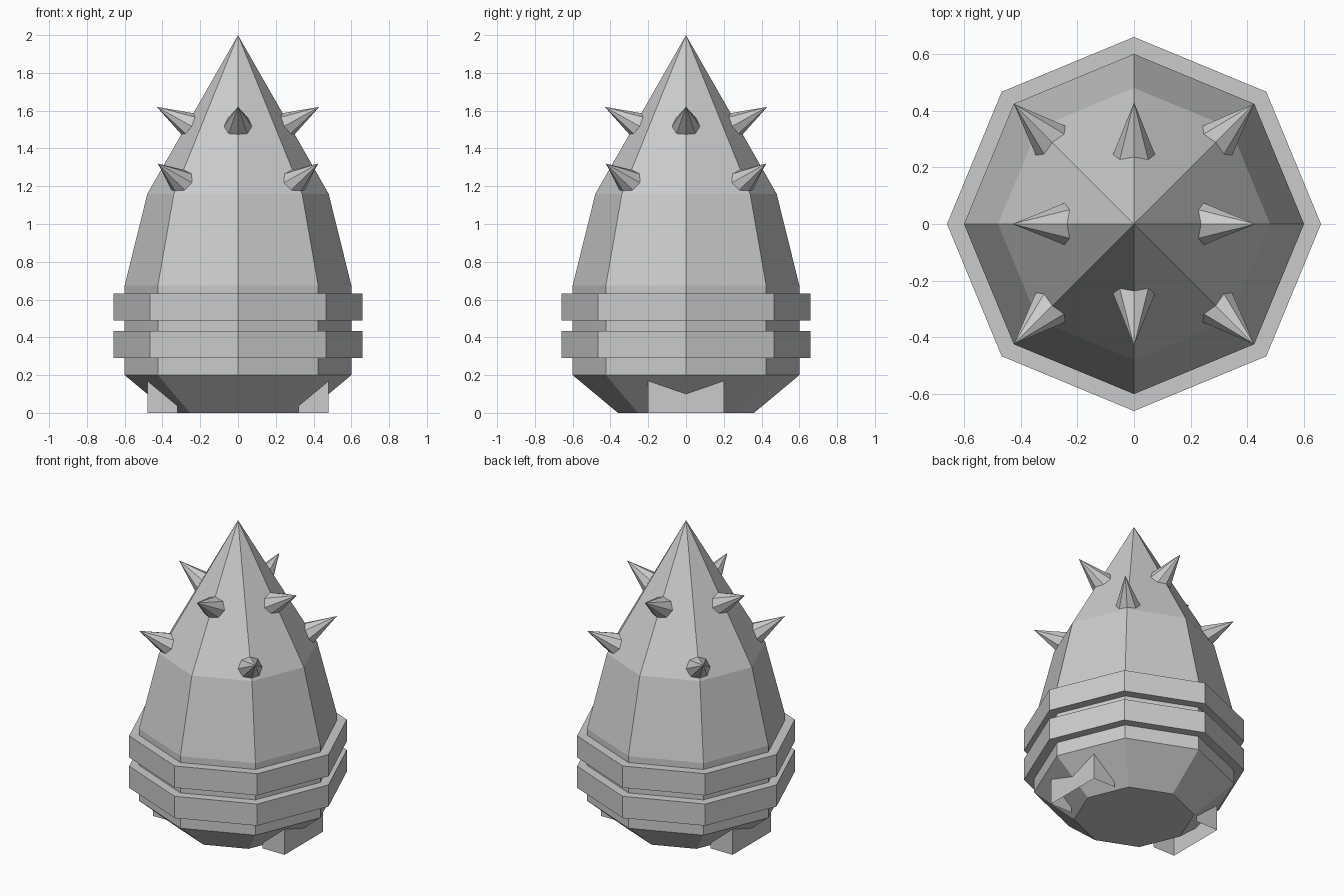
import bpy
import bmesh
import math
from mathutils import Matrix, Vector

SIDES = 8

default_cube = bpy.data.objects.get("Cube")
if default_cube:
    bpy.data.objects.remove(default_cube)

# Single plain grey material
grey = bpy.data.materials.new("plain_grey")
grey.use_nodes = True
colour = (0.6, 0.6, 0.6, 1)
grey.diffuse_color = colour
grey.node_tree.nodes["Principled BSDF"].inputs["Base Color"].default_value = colour


def finish(name, bm):
    mesh = bpy.data.meshes.new(name)
    bm.to_mesh(mesh)
    bm.free()
    mesh.materials.append(grey)
    obj = bpy.data.objects.new(name, mesh)
    bpy.context.collection.objects.link(obj)
    return obj


def lathe(name, profile):
    """Faceted solid from (radius, height) points; radius 0 closes to a tip."""
    bm = bmesh.new()
    rings = []
    for r, z in profile:
        count = SIDES if r else 1
        rings.append([bm.verts.new((r * math.cos(math.tau * i / SIDES),
                                    r * math.sin(math.tau * i / SIDES), z))
                      for i in range(count)])
    for low, high in zip(rings, rings[1:]):
        for i in range(SIDES):
            j = (i + 1) % SIDES
            if len(high) == 1:
                bm.faces.new((low[i], low[j], high[0]))
            else:
                bm.faces.new((low[i], low[j], high[j], high[i]))
    bm.faces.new(rings[0][::-1])
    if len(rings[-1]) > 1:
        bm.faces.new(rings[-1])
    return finish(name, bm)


def spike(name, turn, reach, height):
    """Pointed cone whose tip sits at the given reach and height."""
    length, tilt = 0.26, math.radians(29)
    bm = bmesh.new()
    bmesh.ops.create_cone(bm, cap_ends=True, segments=SIDES,
                          radius1=0.35 * length, radius2=0, depth=length)
    # Move the tip to the origin, lean outwards, then place around the body
    place = (Matrix.Rotation(turn, 4, 'Z')
             @ Matrix.Translation(Vector((reach, 0, height)))
             @ Matrix.Rotation(math.pi / 2 - tilt, 4, 'Y')
             @ Matrix.Translation(Vector((0, 0, -length / 2))))
    bmesh.ops.transform(bm, matrix=place, verts=bm.verts)
    return finish(name, bm)


def foot(name, side):
    """Block foot, open underneath and towards the body."""
    bm = bmesh.new()
    bmesh.ops.create_cube(bm, size=1)
    bmesh.ops.scale(bm, vec=(0.16, 0.4, 0.18), verts=bm.verts)
    bmesh.ops.translate(bm, vec=(0.4, 0, 0.09), verts=bm.verts)
    hidden = [f for f in bm.faces if f.normal.z < -0.5 or f.normal.x < -0.5]
    bmesh.ops.delete(bm, geom=hidden, context='FACES')
    if side < 0:
        bmesh.ops.rotate(bm, matrix=Matrix.Rotation(math.pi, 3, 'Z'), verts=bm.verts)
    return finish(name, bm)


# Body: tapered base, straight belly, sloped shoulders and pointed top
lathe("body", [(0.36, 0), (0.6, 0.2), (0.6, 0.675), (0.48, 1.16), (0, 2)])

# Two raised bands
for name, bottom in (("lower_band", 0.29), ("upper_band", 0.49)):
    lathe(name, [(0.66, bottom), (0.66, bottom + 0.143)])

# Two rows of spikes on alternating corners
for i in range(4):
    spike(f"upper_spike_{i + 1}", i * math.pi / 2, 0.43, 1.62)
    spike(f"lower_spike_{i + 1}", (i + 0.5) * math.pi / 2, 0.6, 1.32)

# Feet
foot("left_foot", 1)
foot("right_foot", -1)
